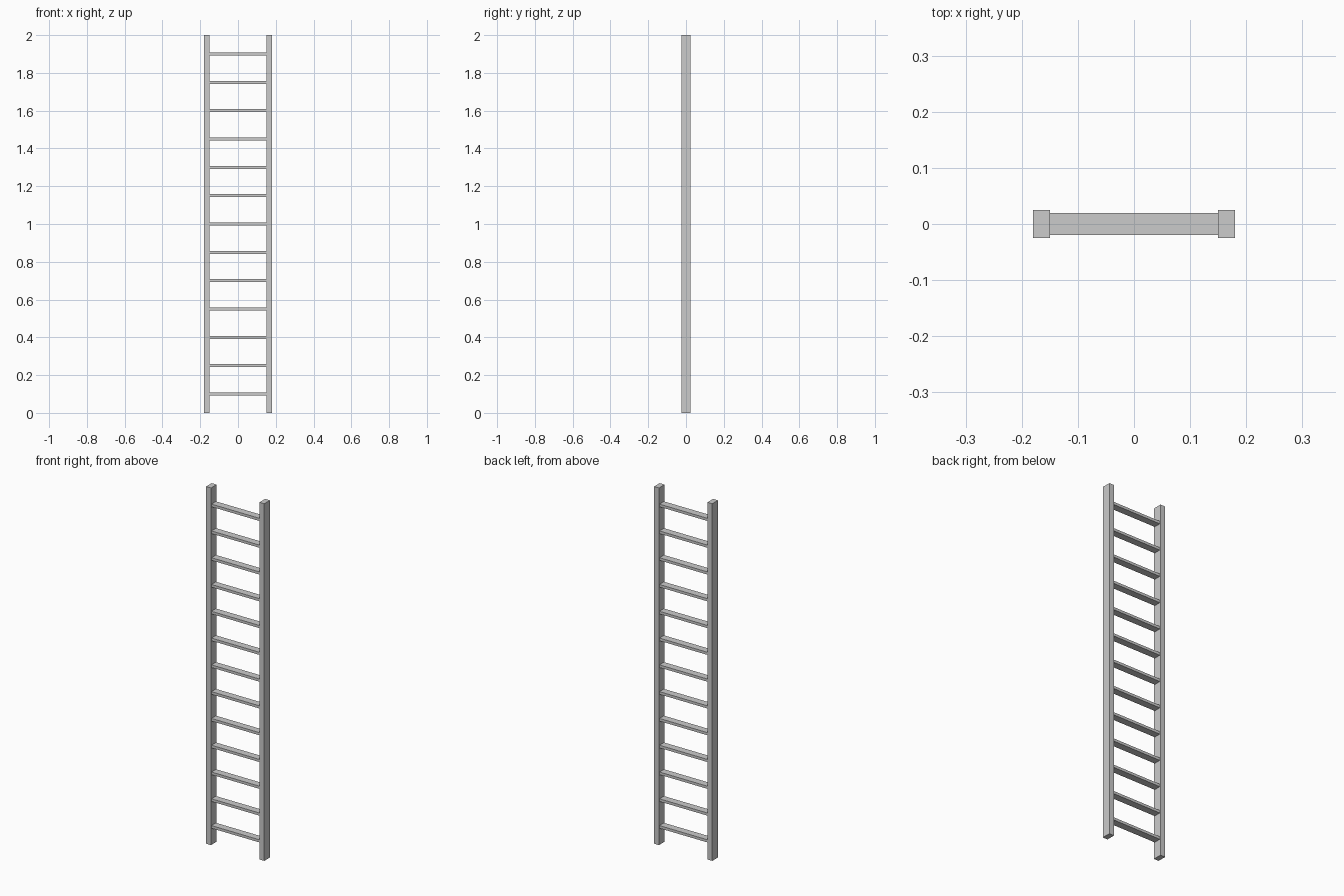
import bpy

if "Cube" in bpy.data.objects:
    bpy.data.objects.remove(bpy.data.objects["Cube"])


def box(name, size, location):
    bpy.ops.mesh.primitive_cube_add(size=1, location=location)
    obj = bpy.context.object
    obj.name = name
    obj.scale = size
    bpy.ops.object.transform_apply(location=False, rotation=False, scale=True)
    return obj


# Two upright side rails
for side, label in ((-1, "left"), (1, "right")):
    box(f"{label}_rail", (0.03, 0.05, 2.0), (side * 0.165, 0, 1.0))

# Flat rungs, evenly spaced between the rails
for i in range(13):
    box(f"rung_{i + 1}", (0.30, 0.04, 0.015), (0, 0, 0.1 + 0.15 * i))
